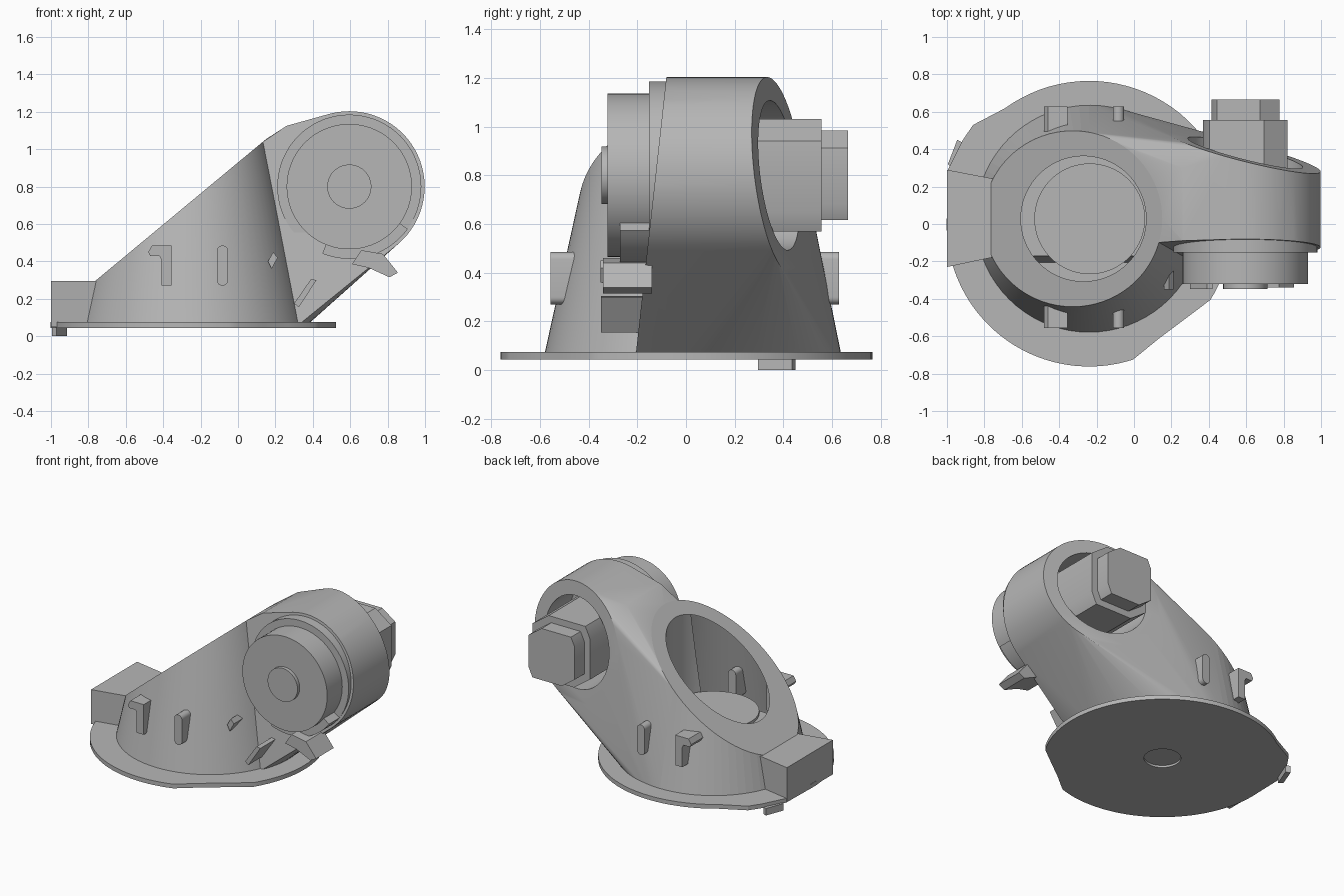
import bpy, bmesh, math
from mathutils import Vector

cube = bpy.data.objects.get("Cube")
if cube:
    bpy.data.objects.remove(cube, do_unlink=True)

grey = bpy.data.materials.new("plain grey")
grey.use_nodes = True
grey.diffuse_color = (0.47, 0.47, 0.47, 1)
grey.node_tree.nodes["Principled BSDF"].inputs["Base Color"].default_value = (0.47, 0.47, 0.47, 1)

ARM = (0.595, 0.8)        # arm axis in x, z
BODY = (-0.24, 0.028)     # body axis in x, y


def finish(name, bm):
    bmesh.ops.recalc_face_normals(bm, faces=bm.faces)
    me = bpy.data.meshes.new(name)
    bm.to_mesh(me)
    bm.free()
    me.materials.append(grey)
    ob = bpy.data.objects.new(name, me)
    bpy.context.collection.objects.link(ob)
    return ob


def circle(c, r, n=72, a0=0, a1=360):
    full = a1 - a0 == 360
    count = n if full else n + 1
    angles = [math.radians(a0 + (a1 - a0) * i / n) for i in range(count)]
    return [(c[0] + r * math.cos(a), c[1] + r * math.sin(a)) for a in angles]


def prism(name, pts, lo, hi, axis="y"):
    """Extrude a flat outline along y (outline in x, z) or z (outline in x, y)."""
    bm = bmesh.new()
    rings = []
    for d in (lo, hi):
        rings.append([bm.verts.new((p, d, q) if axis == "y" else (p, q, d)) for p, q in pts])
    a, b = rings
    bm.faces.new(a)
    bm.faces.new(b)
    for i in range(len(a)):
        j = (i + 1) % len(a)
        bm.faces.new((a[i], a[j], b[j], b[i]))
    return finish(name, bm)


def slice_off(bm, co, no):
    geom = bm.verts[:] + bm.edges[:] + bm.faces[:]
    res = bmesh.ops.bisect_plane(bm, geom=geom, plane_co=co, plane_no=no, clear_outer=True)
    edges = [g for g in res["geom_cut"] if isinstance(g, bmesh.types.BMEdge)]
    bmesh.ops.holes_fill(bm, edges=edges, sides=0)


def combine(ob, other, op):
    mod = ob.modifiers.new("combine", "BOOLEAN")
    mod.operation, mod.solver, mod.object = op, "EXACT", other
    bpy.context.view_layer.objects.active = ob
    bpy.ops.object.modifier_apply(modifier=mod.name)
    bpy.data.objects.remove(other, do_unlink=True)


# Tapered body with a sloping top
bm = bmesh.new()
rings = []
for z, r in ((0.06, 0.61), (1.3, 0.337)):
    rings.append([bm.verts.new((x, y, z)) for x, y in circle(BODY, r)])
    bm.faces.new(rings[-1])
for i in range(72):
    j = (i + 1) % 72
    bm.faces.new((rings[0][i], rings[0][j], rings[1][j], rings[1][i]))
slice_off(bm, (-0.77, 0, 0.29), (-0.83, 0, 1))
cone_points = [v.co.copy() for v in bm.verts]
body = finish("body", bm)

# Arm flowing out of the body into a round end, with slanted front and rear faces
arm_points = [Vector((0.26, y, 1.125)) for y in (-0.09, 0.3)]
for x, z in circle(ARM, 0.403):
    arm_points.append(Vector((x, -0.125 + 0.11 * (z - 0.8), z)))
    arm_points.append(Vector((x, 0.38 - 0.12 * (z - 0.8) - 0.25 * (x - 0.6), z)))
bm = bmesh.new()
for p in cone_points + arm_points:
    bm.verts.new(p)
bmesh.ops.convex_hull(bm, input=bm.verts[:])
bmesh.ops.delete(bm, geom=[v for v in bm.verts if not v.link_faces], context="VERTS")
slice_off(bm, (0, -0.125, 0.8), (0, -1, 0.11))
combine(body, finish("arm", bm), "UNION")

# Bores in the sloping top and in the rear of the arm
combine(body, prism("top_bore", circle((-0.27, 0.028), 0.335), 0.38, 1.6, "z"), "DIFFERENCE")
combine(body, prism("rear_bore", circle(ARM, 0.307), 0.02, 1.2), "DIFFERENCE")
bore_floor = prism("bore_floor_disc", circle((-0.237, 0.028), 0.296), 0.37, 0.4, "z")

# Base flange with one bulge and one notch in the rim
rim = []
centre = (-0.24, 0.0)
rim += circle(centre, 0.765, 40, -32, 126)
rim += [(-0.86, 0.53), (-0.915, 0.45), (-0.995, 0.29)]
rim += circle(centre, 0.762, 34, 176, 288)
rim += [(0.13, -0.615), (0.27, -0.51)]
flange = prism("base_flange", rim, 0.045, 0.075, "z")
combine(flange, prism("flange_hole", circle(centre, 0.12, 40), 0, 0.07, "z"), "DIFFERENCE")

# Block on the side of the body and the small foot below it
prism("side_block", [(-1, -0.23), (-0.74, -0.175), (-0.74, 0.24), (-1, 0.29)], 0.05, 0.295, "z")
prism("foot", [(-0.995, 0.32), (-0.945, 0.45), (-0.915, 0.435), (-0.97, 0.295)], 0.0, 0.05, "z")

# Round cap stack on the front of the arm
for name, r, lo, hi in (("cap_collar", 0.385, -0.152, 0.0),
                        ("cap_drum", 0.335, -0.322, -0.1),
                        ("cap_button", 0.118, -0.347, -0.3)):
    prism(name, circle(ARM, r), lo, hi)
segment = circle(ARM, 0.386, 24, -112, -36) + circle(ARM, 0.32, 24, -112, -36)[::-1]
prism("cap_ring_segment", segment, -0.27, -0.12)

# Faceted bolt standing in the rear bore
half = [(0.227, -0.15), (0.227, 0.14), (0.1, 0.23), (-0.19, 0.23)]
outline = half + [(-x, -z) for x, z in half]
for name, s, lo, hi in (("bolt_nut", 1.0, 0.0, 0.557), ("bolt_head", 0.8, 0.5, 0.665)):
    prism(name, [(ARM[0] + s * x, ARM[1] + s * z) for x, z in outline], lo, hi)

# Raised tabs on the front and rear of the body
hook = [(-0.48, 0.45), (-0.46, 0.485), (-0.355, 0.485), (-0.355, 0.27),
        (-0.41, 0.27), (-0.41, 0.41), (-0.42, 0.43), (-0.47, 0.43)]
bar = circle((-0.083, 0.455), 0.03, 12, 0, 180) + circle((-0.083, 0.3), 0.03, 12, 180, 360)
for side, lo, hi in (("front", -0.557, -0.4), ("rear", 0.46, 0.628)):
    prism(side + "_hook_tab", hook, lo, hi)
    prism(side + "_bar_tab", bar, lo, hi)

# Small tabs near the arm
prism("diamond_tab", [(0.16, 0.4), (0.188, 0.45), (0.212, 0.42), (0.18, 0.36)], -0.35, -0.2)
prism("slanted_tab", [(0.3, 0.175), (0.39, 0.305), (0.42, 0.3), (0.325, 0.155)], -0.348, -0.12)
prism("pointer_tab", [(0.61, 0.385), (0.7, 0.365), (0.81, 0.315), (0.855, 0.34),
                      (0.775, 0.44), (0.66, 0.46)], -0.34, -0.14)

# Smooth round surfaces and keep the edges crisp
for ob in bpy.context.view_layer.objects:
    ob.select_set(ob.type == "MESH" and grey.name in ob.data.materials)
bpy.context.view_layer.objects.active = body
bpy.ops.object.shade_smooth_by_angle(angle=math.radians(25))
